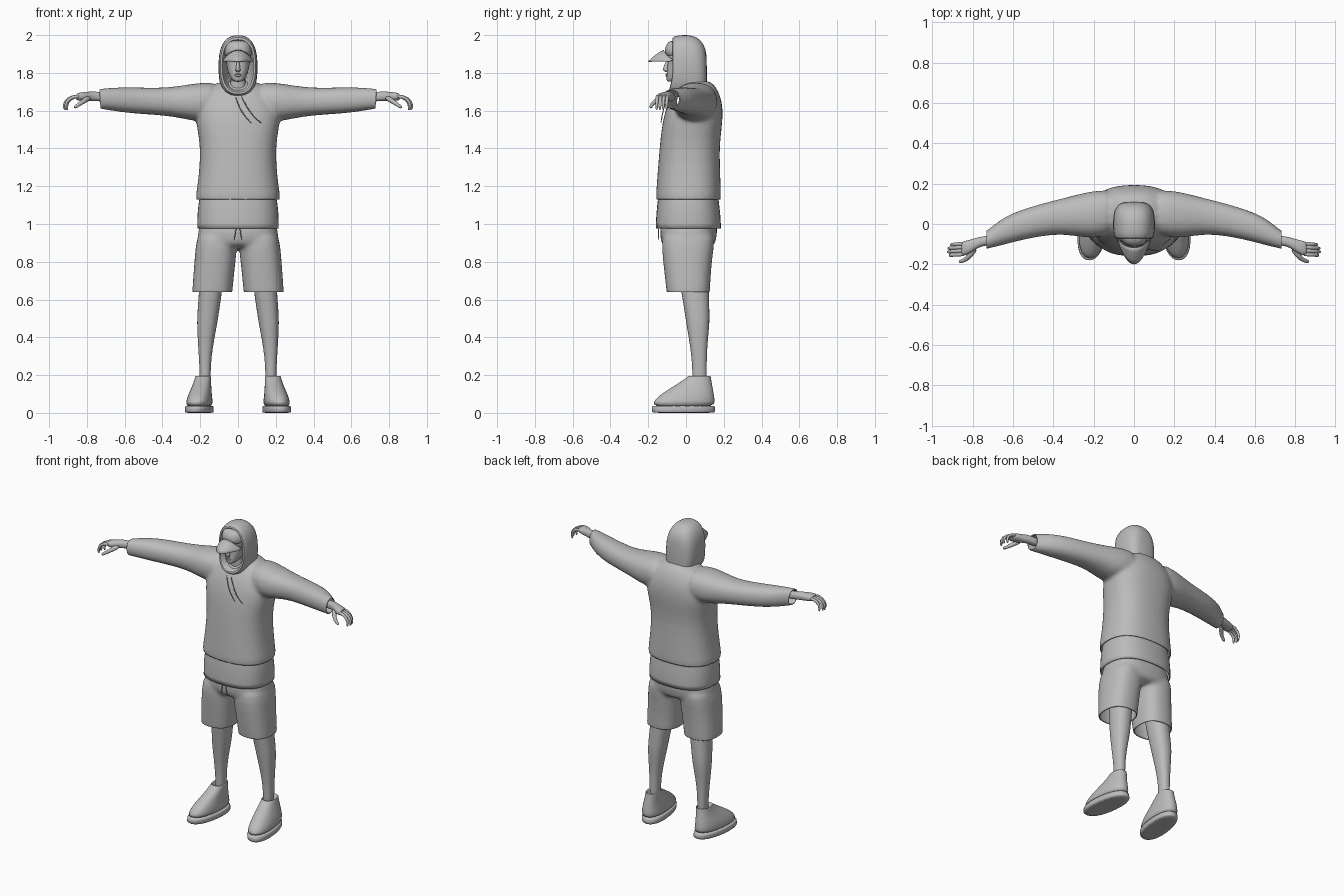
import bpy, bmesh, math
from mathutils import Vector

if "Cube" in bpy.data.objects:
    bpy.data.objects.remove(bpy.data.objects["Cube"])

grey = bpy.data.materials.new("plain_grey")
grey.use_nodes = True
grey.diffuse_color = (0.5, 0.5, 0.5, 1)
grey.node_tree.nodes["Principled BSDF"].inputs["Base Color"].default_value = (0.5, 0.5, 0.5, 1)


def ring(axis, pos, a0, a1, b0, b1, n=2.3, count=20):
    """Rounded outline filling the box a0..a1, b0..b1 at pos on the axis."""
    pts = []
    for i in range(count):
        t = 2 * math.pi * i / count
        c, s = math.cos(t), math.sin(t)
        a = (a0 + a1) / 2 + (a1 - a0) / 2 * math.copysign(abs(c) ** (2 / n), c)
        b = (b0 + b1) / 2 + (b1 - b0) / 2 * math.copysign(abs(s) ** (2 / n), s)
        pts.append(Vector({"x": (pos, a, b), "y": (a, pos, b), "z": (a, b, pos)}[axis]))
    return pts


def rings(axis, table, n=2.3):
    return [ring(axis, *row, n=n) for row in table]


def tube(points, radii, count=8):
    """Round sections along a path."""
    pts = [Vector(p) for p in points]
    out = []
    for i, p in enumerate(pts):
        t = (pts[min(i + 1, len(pts) - 1)] - pts[max(i - 1, 0)]).normalized()
        u = t.cross(Vector((0.3, 1, 0.2))).normalized()
        v = t.cross(u)
        out.append([p + radii[i] * (u * math.cos(2 * math.pi * k / count)
                    + v * math.sin(2 * math.pi * k / count)) for k in range(count)])
    return out


def build(name, lofts, side=1, caps=(True, True), smooth=1, thick=0, cuts=(), blend=False):
    """Skin each list of sections; optionally fuse them and trim with planes."""
    bm = bmesh.new()
    for sections in lofts:
        rows = [[bm.verts.new((p.x * side, p.y, p.z)) for p in r] for r in sections]
        n = len(rows[0])
        for r, q in zip(rows, rows[1:]):
            for i in range(n):
                bm.faces.new((r[i], r[(i + 1) % n], q[(i + 1) % n], q[i]))
        if caps[0]:
            bm.faces.new(rows[0][::-1])
        if caps[1]:
            bm.faces.new(rows[-1])
    bmesh.ops.recalc_face_normals(bm, faces=bm.faces)
    return finish(name, bm, smooth, thick, cuts, blend)


def finish(name, bm, smooth=0, thick=0, cuts=(), blend=False):
    mesh = bpy.data.meshes.new(name)
    bm.to_mesh(mesh)
    bm.free()
    obj = bpy.data.objects.new(name, mesh)
    bpy.context.collection.objects.link(obj)
    bpy.ops.object.select_all(action="DESELECT")
    obj.select_set(True)
    bpy.context.view_layer.objects.active = obj
    mesh.materials.append(grey)
    if smooth:
        obj.modifiers.new("round", "SUBSURF").levels = smooth
        obj.modifiers["round"].render_levels = smooth
    if blend:
        remesh = obj.modifiers.new("fuse", "REMESH")
        remesh.mode, remesh.voxel_size = "VOXEL", 0.011
        soft = obj.modifiers.new("soften", "SMOOTH")
        soft.factor, soft.iterations = 0.5, 8
        for m in list(obj.modifiers):
            bpy.ops.object.modifier_apply(modifier=m.name)
    if cuts:
        bm = bmesh.new()
        bm.from_mesh(obj.data)
        for co, no in cuts:
            bmesh.ops.bisect_plane(bm, geom=bm.verts[:] + bm.edges[:] + bm.faces[:],
                                   plane_co=co, plane_no=no, clear_outer=True)
        bm.to_mesh(obj.data)
        bm.free()
    if thick:
        solid = obj.modifiers.new("cloth", "SOLIDIFY")
        solid.thickness, solid.offset = thick, -1
    if not obj.data.materials:
        obj.data.materials.append(grey)
    bpy.ops.object.shade_smooth_by_angle(angle=math.radians(50))
    return obj


def mirrored(sections):
    return [[Vector((-p.x, p.y, p.z)) for p in r] for r in sections]


# Hooded top: torso and sleeves fused, then trimmed at hem and cuffs
torso = rings("z", [
    (1.08, -.23, .23, -.162, .189), (1.14, -.228, .228, -.162, .187),
    (1.25, -.21, .21, -.154, .184), (1.4, -.2, .2, -.142, .178),
    (1.5, -.218, .218, -.132, .19), (1.58, -.23, .23, -.117, .198),
    (1.66, -.2, .2, -.092, .192), (1.73, -.14, .14, -.045, .16),
    (1.765, -.08, .08, -.01, .12)], 2.5)
sleeve = rings("x", [
    (.08, -.05, .175, 1.57, 1.755), (.2, -.076, .168, 1.535, 1.75),
    (.3, -.058, .142, 1.56, 1.733), (.4, -.05, .117, 1.575, 1.72),
    (.55, -.078, .077, 1.583, 1.725), (.66, -.108, .03, 1.597, 1.724),
    (.73, -.124, -.038, 1.61, 1.716), (.78, -.135, -.055, 1.615, 1.71)])
build("hooded_top", [torso, sleeve, mirrored(sleeve)], blend=True, thick=.006,
      cuts=[((0, 0, 1.13), (0, 0, -1)), ((.73, 0, 1.66), (1, 0, -.05)),
            ((-.73, 0, 1.66), (-1, 0, -.05))])

# Long shirt hem below the top
build("shirt_hem", [rings("z", [
    (1.17, -.2, .2, -.145, .17), (1.1, -.214, .214, -.155, .178),
    (1.03, -.218, .218, -.161, .186), (.975, -.218, .218, -.162, .187)], 2.5)],
    caps=(False, False), thick=.006)

# Shorts: hips and both legs fused, open at waist and knees
hips = rings("z", [
    (1.04, -.21, .21, -.14, .172), (.95, -.213, .213, -.14, .167),
    (.9, -.218, .218, -.135, .158), (.87, -.2, .2, -.11, .14)], 2.5)
short_leg = rings("z", [
    (.98, .0, .212, -.13, .165), (.88, .003, .226, -.131, .148),
    (.75, .018, .236, -.117, .133), (.64, .029, .244, -.104, .128),
    (.59, .031, .245, -.1, .126)], 2.5)
build("shorts", [hips, short_leg, mirrored(short_leg)], blend=True, thick=.006,
      cuts=[((0, 0, .64), (0, 0, -1)), ((0, 0, 1.02), (0, 0, 1))])

# Hood with a rolled lip around the face opening
hood = rings("y", [
    (.04, -.065, .065, 1.72, 1.955), (-.055, -.077, .077, 1.705, 1.965),
    (-.073, -.084, .084, 1.697, 1.978), (-.072, -.095, .095, 1.685, 1.99),
    (-.05, -.103, .103, 1.675, 2.0), (.01, -.106, .106, 1.66, 2.004),
    (.06, -.102, .102, 1.65, 1.993), (.095, -.085, .085, 1.65, 1.955),
    (.112, -.05, .05, 1.67, 1.9)], 2.5)
for section in hood:
    for p in section:
        if p.y < 0:
            p.y -= .25 * max(0, 1.78 - p.z)
build("hood", [hood])

# Head, neck and facial features
build("head", [rings("z", [
    (1.752, -.02, .02, -.098, -.05), (1.765, -.034, .034, -.106, 0),
    (1.79, -.05, .05, -.102, .03), (1.83, -.06, .06, -.1, .05),
    (1.86, -.064, .064, -.096, .06), (1.88, -.067, .067, -.105, .06),
    (1.94, -.066, .066, -.1, .06)])])
build("neck", [rings("z", [(1.66, -.05, .05, -.05, .05), (1.8, -.046, .046, -.06, .04)])])
build("nose", [rings("z", [
    (1.803, -.008, .008, -.106, -.09), (1.812, -.015, .015, -.122, -.09),
    (1.822, -.011, .011, -.124, -.09), (1.87, -.007, .007, -.104, -.09)])])
for lip, z in (("upper_lip", 1.792), ("lower_lip", 1.783)):
    build(lip, [tube([(-.02, -.096, z), (-.009, -.104, z), (.009, -.104, z), (.02, -.096, z)],
                     [.002, .005, .005, .002])])

# Cap crown and curved brim
build("cap_crown", [rings("z", [
    (1.875, -.077, .077, -.108, .06), (1.92, -.077, .077, -.116, .06),
    (1.95, -.07, .07, -.106, .06), (1.975, -.05, .05, -.085, .04)])])
bm = bmesh.new()
rows = []
for i in range(17):
    t = i / 8 - 1
    k = 1 - t * t
    root = Vector((.078 * t, -.068 - .05 * math.sqrt(k), 1.872 + .05 * k))
    tip = Vector((.082 * t, -.085 - .115 * k, 1.862))
    rows.append([bm.verts.new(root.lerp(tip, s / 4) + Vector((0, 0, .02 * k * s * (4 - s) / 16)))
                 for s in range(5)])
for r, q in zip(rows, rows[1:]):
    for s in range(4):
        bm.faces.new((r[s], r[s + 1], q[s + 1], q[s]))
finish("cap_brim", bm, thick=.005)

# Drawstrings of the hood and of the shorts
for name, dx in (("right_hood_string", 0), ("left_hood_string", .045)):
    build(name, [tube([(-.015 + dx * .7, -.098, 1.68), (.005 + dx * .9, -.116, 1.62),
                       (.035 + dx, -.128, 1.57), (.075 + dx * 1.2, -.133, 1.53)], [.003] * 4)])
for name, s in (("left_waist_string", 1), ("right_waist_string", -1)):
    build(name, [tube([(.008, -.142, .99), (.014, -.148, .95), (.022, -.143, .91)],
                      [.003] * 3)], side=s)

for label, side in (("left_", 1), ("right_", -1)):
    # Lower legs
    build(label + "leg", [rings("z", [
        (.78, .07, .2, -.045, .12), (.64, .084, .207, -.026, .122),
        (.55, .098, .214, -.01, .124), (.48, .108, .218, 0, .126),
        (.4, .124, .214, .014, .117), (.3, .14, .208, .029, .11),
        (.22, .145, .203, .034, .11), (.12, .145, .205, .034, .11)])], side=side)

    # Shoe upper and sole, toes splayed outward
    upper = rings("z", [
        (.03, .138, .275, -.178, .153), (.06, .136, .274, -.176, .154),
        (.095, .14, .266, -.14, .15), (.13, .143, .25, -.085, .143),
        (.165, .143, .236, -.028, .136), (.19, .143, .228, .008, .132),
        (.196, .143, .227, .012, .131), (.19, .15, .22, .02, .125),
        (.15, .15, .215, .03, .115)])
    sole = rings("z", [(0, .133, .278, -.18, .155), (.003, .132, .279, -.181, .156),
                       (.036, .132, .279, -.183, .156), (.039, .134, .277, -.181, .154)])
    for section in upper + sole:
        for p in section:
            p.x -= .12 * (p.y + .02) * (1 - p.z / .2)
    build(label + "shoe", [upper], side=side)
    build(label + "shoe_sole", [sole], side=side)

    # Hand: wrist and palm, four curled fingers and a thumb
    build(label + "hand", [rings("x", [
        (.68, -.1, -.05, 1.645, 1.695), (.74, -.108, -.06, 1.65, 1.7),
        (.77, -.115, -.065, 1.652, 1.702), (.8, -.138, -.074, 1.65, 1.7),
        (.835, -.157, -.083, 1.652, 1.697), (.86, -.158, -.088, 1.655, 1.69)])], side=side)
    for k, finger in enumerate(("little", "ring", "middle", "index")):
        y = -.097 - .0175 * k
        reach = (.0, .012, .014, .006)[k]
        build(label + finger + "_finger", [tube([
            (.835, y, 1.675), (.872 + reach / 2, y - .002, 1.675),
            (.9 + reach, y - .005, 1.652), (.908 + reach, y - .006, 1.625),
            (.902 + reach, y - .006, 1.602)],
            [.011, .0105, .0095, .0085, .005])], side=side)
    build(label + "thumb", [tube([
        (.785, -.118, 1.67), (.81, -.152, 1.655), (.832, -.176, 1.64),
        (.858, -.186, 1.622), (.868, -.187, 1.615)],
        [.016, .015, .012, .01, .006])], side=side)
